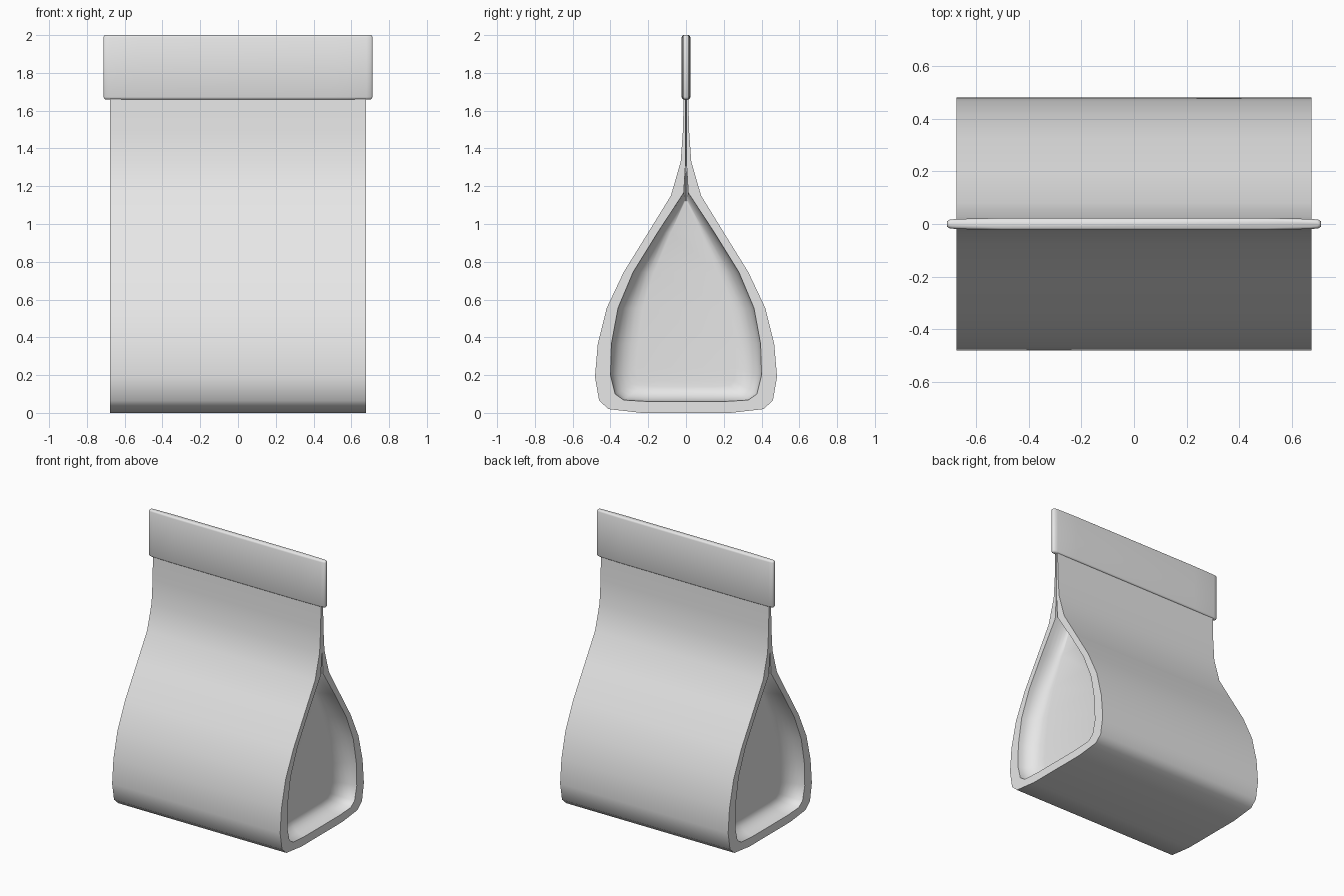
import bpy, bmesh, math

cube = bpy.data.objects.get("Cube")
if cube:
    bpy.data.objects.remove(cube, do_unlink=True)

paper = bpy.data.materials.new("light_grey")
paper.use_nodes = True
GREY = (0.8, 0.8, 0.8, 1)
paper.diffuse_color = GREY
paper.node_tree.nodes["Principled BSDF"].inputs["Base Color"].default_value = GREY


def add_object(name, bm, angle):
    bmesh.ops.recalc_face_normals(bm, faces=bm.faces)
    mesh = bpy.data.meshes.new(name)
    bm.to_mesh(mesh)
    bm.free()
    mesh.materials.append(paper)
    obj = bpy.data.objects.new(name, mesh)
    bpy.context.collection.objects.link(obj)
    bpy.ops.object.select_all(action="DESELECT")
    obj.select_set(True)
    bpy.context.view_layer.objects.active = obj
    bpy.ops.object.shade_smooth_by_angle(angle=math.radians(angle))
    return obj


def mirror_loop(half):
    """Closed outline: up one side, down the other."""
    return half + [(-y, z) for y, z in reversed(half)]


def bridge(bm, a, b):
    n = len(a)
    for i in range(n):
        j = (i + 1) % n
        bm.faces.new((a[i], a[j], b[j], b[i]))


# Half outlines as (y, z): outer sheet, inner edge of the rim, recessed panel
outer = [(.235, 0), (.41, .02), (.46, .065), (.482, .19), (.467, .365), (.42, .555),
         (.33, .745), (.2, .955), (.08, 1.15), (.028, 1.33), (.016, 1.5), (.012, 1.7)]
rim = [(.2, .06), (.33, .068), (.375, .1), (.4, .2), (.395, .365), (.36, .555),
       (.28, .745), (.15, .955), (.012, 1.165), (.002, 1.33), (.002, 1.5), (.002, 1.7)]
panel = [(.16, .14), (.23, .145), (.255, .17), (.265, .24), (.255, .365), (.23, .555),
         (.17, .745), (.08, .955), (.004, 1.12), (.001, 1.33), (.001, 1.5), (.001, 1.7)]

# Bag body: outer sheet, flat rims and softly rounded sunken side panels
HALF_WIDTH = .677
DEPTH = .12
bm = bmesh.new()
outer_rings = []
for side in (1, -1):
    def ring(half, depth):
        x = side * (HALF_WIDTH - depth)
        return [bm.verts.new((x, y, z)) for y, z in mirror_loop(half)]

    first = ring(outer, 0)
    outer_rings.append(first)
    previous = first
    steps = 6
    for k in range(steps + 1):
        t = k / steps * math.pi / 2
        mix = 1 - math.cos(t)
        half = [(a + (c - a) * mix, b + (d - b) * mix)
                for (a, b), (c, d) in zip(rim, panel)]
        current = ring(half, DEPTH * math.sin(t))
        bridge(bm, previous, current)
        previous = current
    # Panel floor, filled in strips from front to back
    n = len(previous)
    for i in range(n // 2 - 1):
        bm.faces.new((previous[i], previous[i + 1], previous[n - 2 - i], previous[n - 1 - i]))
bridge(bm, *outer_rings)
add_object("bag_body", bm, 50)

# Folded top band: slim outline, thinner towards its ends
corner = [(.712, .01), (.705, .016), (.68, .019), (.51, .023)]
front = corner + [(-x, y) for x, y in reversed(corner)]
outline = front + [(x, -y) for x, y in reversed(front)]
bm = bmesh.new()
levels = [(1.66, .008), (1.664, .003), (1.672, 0), (1.988, 0), (1.996, .003), (2, .008)]
rings = [[bm.verts.new((x - math.copysign(inset, x), y - math.copysign(inset, y), z))
          for x, y in outline] for z, inset in levels]
for a, b in zip(rings, rings[1:]):
    bridge(bm, a, b)
bm.faces.new(rings[0])
bm.faces.new(rings[-1])
add_object("top_band", bm, 50)
